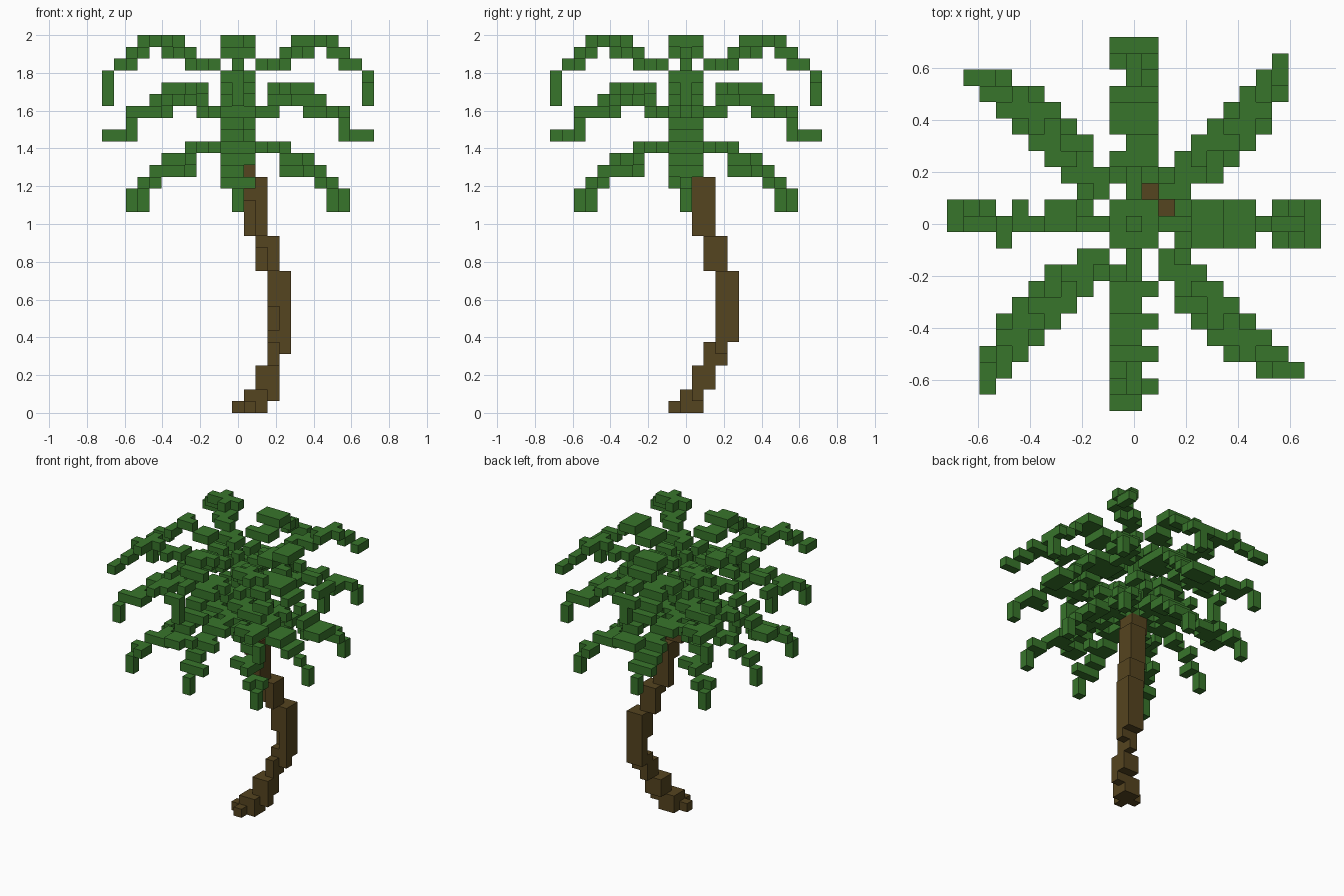
import bpy
import bmesh

UNIT = 0.0625  # edge of one block

cube = bpy.data.objects.get("Cube")
if cube:
    bpy.data.objects.remove(cube, do_unlink=True)


def make_material(name, color):
    mat = bpy.data.materials.new(name)
    mat.use_nodes = True
    mat.diffuse_color = color
    bsdf = mat.node_tree.nodes["Principled BSDF"]
    bsdf.inputs["Base Color"].default_value = color
    bsdf.inputs["Roughness"].default_value = 0.9
    return mat


leaf_green = make_material("leaf green", (0.039, 0.178, 0.024, 1))
bark_brown = make_material("bark brown", (0.091, 0.058, 0.014, 1))


def build_blocks(name, cells, mat):
    """Skin a set of grid cells with their exposed faces only."""
    bm = bmesh.new()
    corners = {}

    def corner(p):
        key = tuple(p)
        if key not in corners:
            x, y, z = key
            corners[key] = bm.verts.new(((x - 0.5) * UNIT, (y - 0.5) * UNIT, z * UNIT))
        return corners[key]

    for cell in sorted(cells):
        for axis in range(3):
            for sign in (0, 1):
                near = list(cell)
                near[axis] += 1 if sign else -1
                if tuple(near) in cells:
                    continue
                u, v = (axis + 1) % 3, (axis + 2) % 3
                quad = []
                for a, b in ((0, 0), (1, 0), (1, 1), (0, 1)):
                    p = list(cell)
                    p[axis] += sign
                    p[u] += a
                    p[v] += b
                    quad.append(corner(p))
                bm.faces.new(quad if sign else quad[::-1])
    mesh = bpy.data.meshes.new(name)
    bm.to_mesh(mesh)
    bm.free()
    mesh.materials.append(mat)
    obj = bpy.data.objects.new(name, mesh)
    bpy.context.collection.objects.link(obj)
    return obj


def column(x, y, low, high):
    return {(x, y, z) for z in range(low, high)}


# Trunk: root blocks, then L-shaped columns that lean out and back
trunk = {(0, 0, 0), (1, -1, 0), (1, 0, 0), (1, 1, 0), (2, 0, 0), (2, 1, 0),
         (1, 0, 1), (1, 1, 1), (2, 0, 1), (2, 1, 1), (3, 1, 1)}
trunk |= column(2, 1, 2, 4) | column(2, 2, 2, 4) | column(3, 1, 2, 4) | column(3, 2, 2, 6)
trunk |= column(3, 3, 4, 7) | column(3, 3, 9, 12) | column(4, 3, 5, 6)
for x, y, low, high in ((3, 3, 6, 12), (2, 2, 12, 15), (1, 1, 15, 20), (0, 0, 20, 22)):
    for a, b in ((1, 0), (0, 1), (1, 1)):
        trunk |= column(x + a, y + b, low, high)
trunk |= {(2, 2, 14), (1, 1, 18), (1, 1, 19)}
build_blocks("trunk", trunk, bark_brown)

# Crown core
build_blocks("crown_core", column(0, 0, 20, 30), leaf_green)

# Frond arcs: block height at each step outward, straight and diagonal
TIERS = {
    "upper": ([None, 29, 29, 30, 30, 31, 31, 30, 29, 29, 28],
              [None, 29, 29, 30, 30, 31, 31, 30, 29]),
    "middle": ([25, 25, 27, 27, 27, 27, 26, 25, 24, 23, 23],
               [25, 25, 27, 26, 26, 26, 25, 25, 24]),
    "lower": ([22, 22, 22, 22, 21, 21, 20, 19, 18],
              [22, 22, 22, 21, 20, 20, 19, 18]),
}
# Straight fronds: direction, steps with a leaflet on the second side,
# steps without one on the main side
STRAIGHT = {
    "left": (1, 0, (3, 4, 5, 6, 7, 9, 10, 11), (8,)),
    "right": (-1, 0, (8,), (6, 8)),
    "back": (0, 1, (3, 4, 6, 7, 8, 10, 11), ()),
    "front": (0, -1, (4, 6, 8, 10), ()),
}
DIAGONAL = {
    "back_left": (1, 1), "back_right": (-1, 1),
    "front_left": (1, -1), "front_right": (-1, -1),
}


def straight_frond(dx, dy, barbs, gaps, arc, tier):
    cells = set()
    tip = len(arc)
    for i, z in enumerate(arc, 1):
        if z is None:
            continue
        sides = {0}
        if i > 2 and z != 29 and not (tier == 2 and i == tip):
            if i not in gaps:
                sides.add(-1)
            if i in barbs:
                sides.add(1)
        cells |= {(dx * i - dy * s, dy * i + dx * s, z) for s in sides}
    drop = (2, 0, 1)[tier]  # drooping tip
    return cells | column(dx * tip, dy * tip, arc[-1] - drop, arc[-1])


def diagonal_frond(dx, dy, arc, tier):
    cells = set()
    tip = len(arc)
    for i, z in enumerate(arc, 1):
        if z is None:
            continue
        steps = {(i, i)}
        first = (i // 2 + tier) % 2
        if 1 < i < tip or (i == tip and tier == 0):
            steps.add((i + 1, i) if first else (i, i + 1))
            if i % 2 and i < tip:
                steps.add((i, i + 1) if first else (i + 1, i))
        if 3 < i < tip and i % 3 == tier:
            steps.add((i + 1, i - 1))
        if dx != dy:  # these two corners mirror the staircase
            steps = {(b, a) for a, b in steps}
        cells |= {(dx * a, dy * b, z) for a, b in steps}
    if tier:  # drooping tip
        cells.add((dx * tip, dy * tip, arc[-1] - 1))
    return cells


# Three tiers of eight fronds
for tier, (label, (straight, diagonal)) in enumerate(TIERS.items()):
    for place, (dx, dy, barbs, gaps) in STRAIGHT.items():
        build_blocks(f"{label}_frond_{place}",
                     straight_frond(dx, dy, barbs, gaps, straight, tier), leaf_green)
    for place, (dx, dy) in DIAGONAL.items():
        build_blocks(f"{label}_frond_{place}",
                     diagonal_frond(dx, dy, diagonal, tier), leaf_green)
